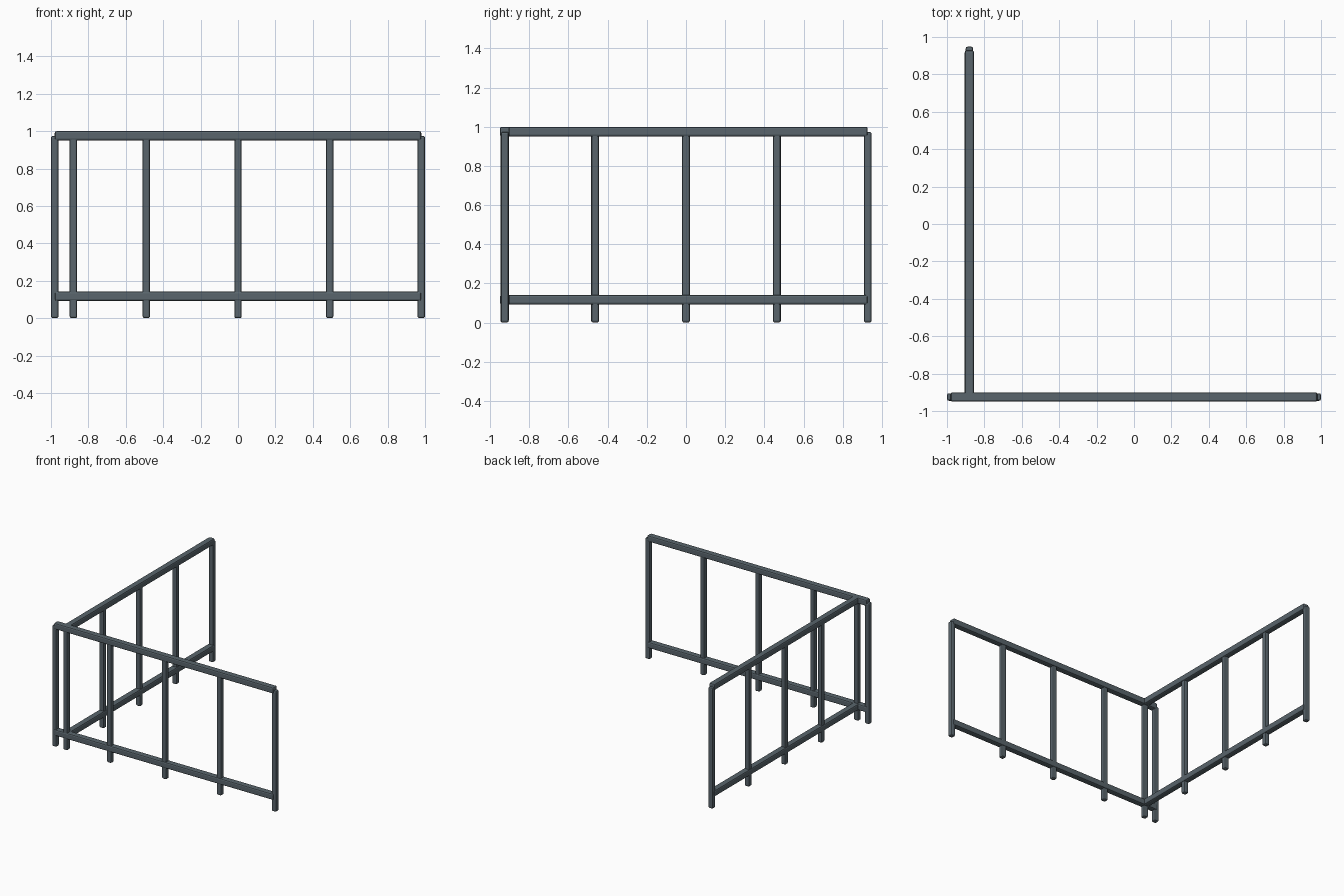
import bpy

if "Cube" in bpy.data.objects:
    bpy.data.objects.remove(bpy.data.objects["Cube"])

# Dark slate painted metal
metal = bpy.data.materials.new("slate_metal")
metal.diffuse_color = (0.10, 0.13, 0.15, 1)
metal.use_nodes = True
metal.node_tree.nodes["Principled BSDF"].inputs["Base Color"].default_value = metal.diffuse_color

POST, RAIL = 0.04, 0.05
FRONT_Y, SIDE_X = -0.925, -0.88


def bar(name, center, size):
    bpy.ops.mesh.primitive_cube_add(size=1, location=center)
    ob = bpy.context.object
    ob.name = name
    ob.scale = size
    bpy.ops.object.transform_apply(location=False, rotation=False, scale=True)
    bevel = ob.modifiers.new("edge_bevel", 'BEVEL')
    bevel.width = 0.01
    bevel.segments = 2
    ob.data.materials.append(metal)


def panel(name, half, place, along_x):
    # Two horizontal rails
    for label, z in (("bottom", 0.117), ("top", 0.975)):
        size = (2 * half, RAIL, RAIL) if along_x else (RAIL, 2 * half, RAIL)
        bar(f"{name}_{label}_rail", place(0, z), size)
    # Five evenly spaced posts
    for i in range(5):
        t = half * (i - 2) / 2
        bar(f"{name}_post_{i + 1}", place(t, 0.487), (POST, POST, 0.974))


# Front railing and the side railing meeting it near the left corner
panel("front_railing", 0.98, lambda t, z: (t, FRONT_Y, z), True)
panel("side_railing", 0.928, lambda t, z: (SIDE_X, t, z), False)
